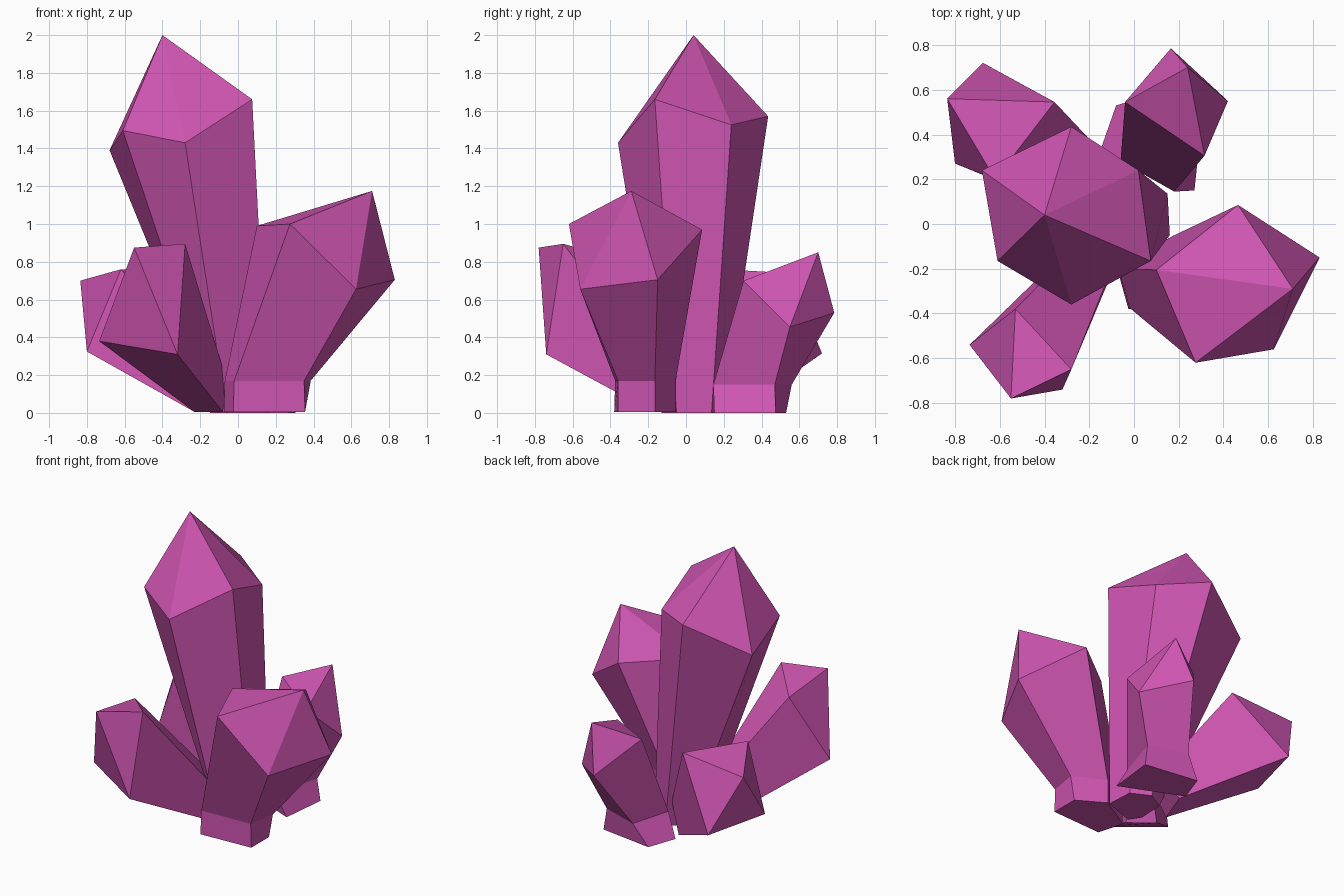
import bpy, bmesh

pink = bpy.data.materials.new("magenta crystal")
pink.diffuse_color = (0.62, 0.09, 0.44, 1.0)


def crystal(name, tip, *rings):
    """Faceted crystal: a point above matching rings of corners, listed top to bottom."""
    bm = bmesh.new()
    loops = [[bm.verts.new(p) for p in ring] for ring in rings]
    n = len(loops[0])
    peak = bm.verts.new(tip)
    for i in range(n):
        j = (i + 1) % n
        bm.faces.new((peak, loops[0][i], loops[0][j]))
        for up, low in zip(loops, loops[1:]):
            bm.faces.new((up[i], low[i], low[j], up[j]))
    bm.faces.new(loops[-1])
    bmesh.ops.recalc_face_normals(bm, faces=bm.faces)
    mesh = bpy.data.meshes.new(name)
    bm.to_mesh(mesh)
    bm.free()
    mesh.materials.append(pink)
    obj = bpy.data.objects.new(name, mesh)
    bpy.context.collection.objects.link(obj)


def flat(z, *points):
    """Ring of corners at one height."""
    return [(x, y, z) for x, y in points]


# Tall six-sided centre crystal
crystal("tall_crystal", (-0.40, 0.04, 2.0),
        [(0.075, -0.165, 1.66), (0.02, 0.24, 1.525), (-0.28, 0.435, 1.57),
         (-0.68, 0.24, 1.39), (-0.61, -0.165, 1.495), (-0.28, -0.36, 1.43)],
        flat(0, (0.16, -0.05), (0.15, 0.135), (0.02, 0.2),
             (-0.1, 0.13), (-0.11, -0.05), (-0.06, -0.13)))

# Wide five-sided crystal leaning right, on a short upright stub
crystal("right_crystal", (0.71, -0.29, 1.175),
        [(0.465, 0.085, 0.97), (0.83, -0.15, 0.705), (0.625, -0.56, 0.655),
         (0.275, -0.62, 1.0), (0.10, -0.205, 0.99)],
        flat(0.17, (0.17, -0.055), (0.385, -0.165), (0.35, -0.36),
             (-0.02, -0.375), (-0.07, -0.2)),
        flat(0.005, (0.17, -0.055), (0.355, -0.165), (0.355, -0.36),
             (-0.025, -0.38), (-0.075, -0.2)))

# Four-sided crystal leaning to the front left
crystal("front_left_crystal", (-0.55, -0.78, 0.875),
        [(-0.735, -0.54, 0.38), (-0.53, -0.38, 0.82),
         (-0.28, -0.65, 0.895), (-0.32, -0.74, 0.31)],
        [(-0.23, -0.05, 0.005), (-0.12, 0.04, 0.15),
         (-0.06, -0.10, 0.17), (-0.08, -0.175, 0.005)])

# Four-sided crystal leaning to the back left
crystal("back_left_crystal", (-0.835, 0.56, 0.70),
        [(-0.675, 0.72, 0.315), (-0.355, 0.545, 0.74),
         (-0.62, 0.20, 0.76), (-0.80, 0.27, 0.325)],
        [(-0.14, 0.28, 0.005), (-0.03, 0.20, 0.18),
         (-0.10, 0.05, 0.18), (-0.23, 0.04, 0.005)])

# Four-sided crystal leaning to the back right, on a flared stub
crystal("back_right_crystal", (0.24, 0.70, 0.85),
        [(0.315, 0.305, 0.70), (0.42, 0.55, 0.455),
         (0.165, 0.785, 0.53), (-0.04, 0.545, 0.75)],
        flat(0.15, (0.18, 0.145), (0.283, 0.47), (0.02, 0.56), (-0.06, 0.28)),
        flat(0, (0.27, 0.15), (0.305, 0.475), (-0.08, 0.53), (-0.15, 0.33)))
